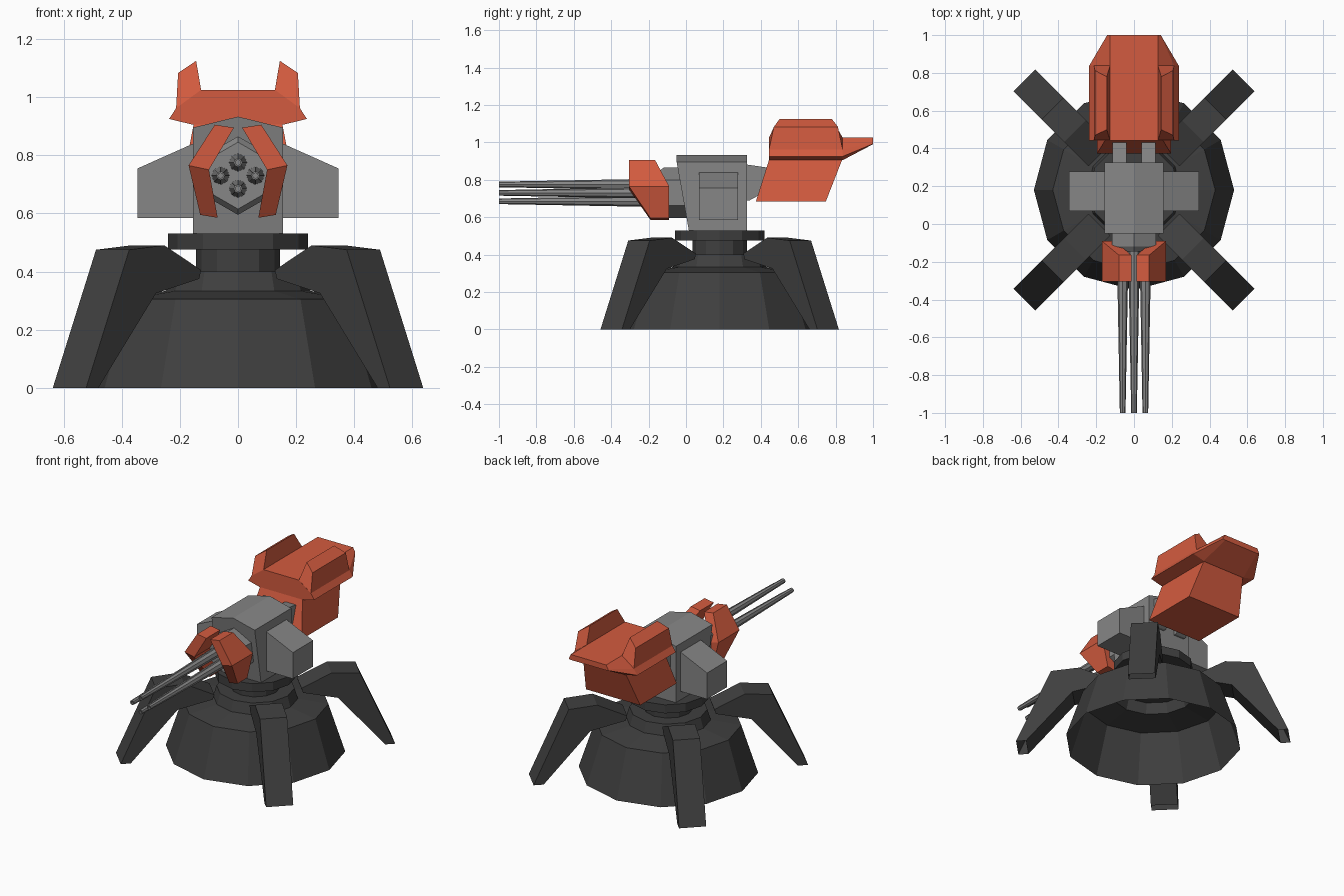
import bpy, bmesh, math
from mathutils import Vector

if "Cube" in bpy.data.objects:
    bpy.data.objects.remove(bpy.data.objects["Cube"])

CY = 0.18  # turret axis


def material(name, rgb):
    m = bpy.data.materials.new(name)
    m.diffuse_color = (*rgb, 1)
    m.use_nodes = True
    m.node_tree.nodes["Principled BSDF"].inputs["Base Color"].default_value = m.diffuse_color
    return m


DARK = material("charcoal", (0.05, 0.05, 0.05))
GREY = material("steel_grey", (0.24, 0.24, 0.24))
RED = material("rust_red", (0.65, 0.105, 0.05))


def finish(name, bm, mat):
    bmesh.ops.recalc_face_normals(bm, faces=bm.faces)
    me = bpy.data.meshes.new(name)
    bm.to_mesh(me)
    bm.free()
    me.materials.append(mat)
    ob = bpy.data.objects.new(name, me)
    bpy.context.collection.objects.link(ob)
    return ob


def loft(name, sections, mat, caps=(True, True), mirror=False):
    """Skin closed sections in order; optionally add a copy mirrored in x."""
    bm = bmesh.new()
    for s in ((1, -1) if mirror else (1,)):
        rings = [[bm.verts.new((s * p[0], p[1], p[2])) for p in sec] for sec in sections]
        for a, b in zip(rings, rings[1:]):
            n = len(a)
            for i in range(n):
                j = (i + 1) % n
                bm.faces.new((a[i], a[j], b[j], b[i]))
        if caps[0]:
            bm.faces.new(rings[0])
        if caps[1]:
            bm.faces.new(rings[-1])
    return finish(name, bm, mat)


def circle_z(r, z, n=12):
    return [(r * math.cos(i * math.tau / n), CY + r * math.sin(i * math.tau / n), z) for i in range(n)]


def circle_y(r, y, x, z, n, turn=0.0):
    return [(x + r * math.cos(turn + i * math.tau / n), y, z + r * math.sin(turn + i * math.tau / n))
            for i in range(n)]


def rect(outer, inner, y0, y1):
    """Plate section between an outer and inner (x, z) edge."""
    return [(outer[0], y0, outer[1]), (outer[0], y1, outer[1]),
            (inner[0], y1, inner[1]), (inner[0], y0, inner[1])]


# Base skirt (open below), neck and collar
profile = [(0.53, 0), (0.43, 0.305), (0.25, 0.333), (0.23, 0.40), (0.145, 0.40),
           (0.145, 0.475), (0.24, 0.475), (0.24, 0.53)]
loft("base_skirt", [circle_z(r, z) for r, z in profile], DARK, caps=(False, True))

# Four bent legs, open under the feet
leg = [(0.82, 0), (0.61, 0.475), (0.44, 0.49), (0.26, 0.405), (0.27, 0.375), (0.48, 0.325), (0.76, 0)]
for k in range(4):
    a = math.radians(45 + 90 * k)
    d, t = Vector((math.cos(a), math.sin(a), 0)), Vector((-math.sin(a), math.cos(a), 0))
    secs = [[d * r + t * w + Vector((0, CY, z)) for r, z in leg] for w in (-0.081, 0.081)]
    ob = loft(f"leg_{k + 1}", secs, DARK)
    bm = bmesh.new()
    bm.from_mesh(ob.data)
    foot = [f for f in bm.faces if all(v.co.z < 0.001 for v in f.verts)]
    bmesh.ops.delete(bm, geom=foot, context='FACES_ONLY')
    bm.to_mesh(ob.data)
    bm.free()

# Turret body with leaning front and ridged top
front = [(-0.155, 0.015, 0.53), (0.155, 0.015, 0.53), (0.155, -0.05, 0.895), (0, -0.05, 0.933), (-0.155, -0.05, 0.895)]
loft("turret_body", [front, [(x, 0.325, z) for x, y, z in front]], GREY)

# Side pods
pod = [(0.15, 0.585), (0.345, 0.585), (0.345, 0.755), (0.15, 0.842)]
loft("side_pods", [[(x, y, z) for x, z in pod] for y in (0.07, 0.277)], GREY, mirror=True)

# Hexagonal barrel hub
hub = [(0.135, 0.03), (0.135, -0.12), (0.115, -0.145)]
loft("barrel_hub", [circle_y(r, y, 0, 0.73, 6, math.pi / 2) for r, y in hub], GREY)

# Four tapered barrels
for k, (x, z) in enumerate([(0, 0.775), (0.06, 0.73), (0, 0.685), (-0.06, 0.73)]):
    secs = [circle_y(r, y, x, z, 8) for r, y in ((0.031, -0.13), (0.015, -1.0), (0.009, -1.0), (0.009, -0.96))]
    loft(f"barrel_{k + 1}", secs, GREY)

# Bent front guard plates
loft("front_guards", [rect((0.08, 0.905), (0.014, 0.895), -0.305, -0.165),
                      rect((0.17, 0.765), (0.10, 0.75), -0.305, -0.09),
                      rect((0.13, 0.595), (0.07, 0.585), -0.19, -0.09)], RED, mirror=True)

# Struts joining body and rear pack
strut = [(0.30, 0.69), (0.34, 0.69), (0.45, 0.75), (0.47, 0.86), (0.30, 0.885)]
loft("rear_struts", [[(x, y, z) for y, z in strut] for x in (0.04, 0.115)], GREY, mirror=True)

# Rear pack: slanted lower box
loft("pack_box", [[(-w, y0, z), (w, y0, z), (w, y1, z), (-w, y1, z)]
                  for w, y0, y1, z in ((0.195, 0.374, 0.748, 0.685), (0.152, 0.445, 0.836, 0.91))], RED)


# Rear pack: lid tapering to the tail
def lid(y, half):
    return [(x, y, z) for x, z in half] + [(-x, y, z) for x, z in reversed(half)]


wide = [(0.155, 0.905), (0.237, 0.925), (0.213, 0.962), (0.127, 1.025)]
tail = [(0.125, 0.99), (0.142, 0.992), (0.14, 1.0), (0.127, 1.025)]
loft("pack_lid", [lid(0.443, wide), lid(0.838, wide), lid(1.0, tail)], RED)

# Rear pack: raised side rails
base = rect((0.213, 0.962), (0.127, 1.025), 0.444, 0.838)
top = [(0.206, 0.47, 1.083), (0.206, 0.812, 1.083), (0.144, 0.78, 1.125), (0.144, 0.50, 1.125)]
loft("pack_rails", [base, top], RED, mirror=True)
